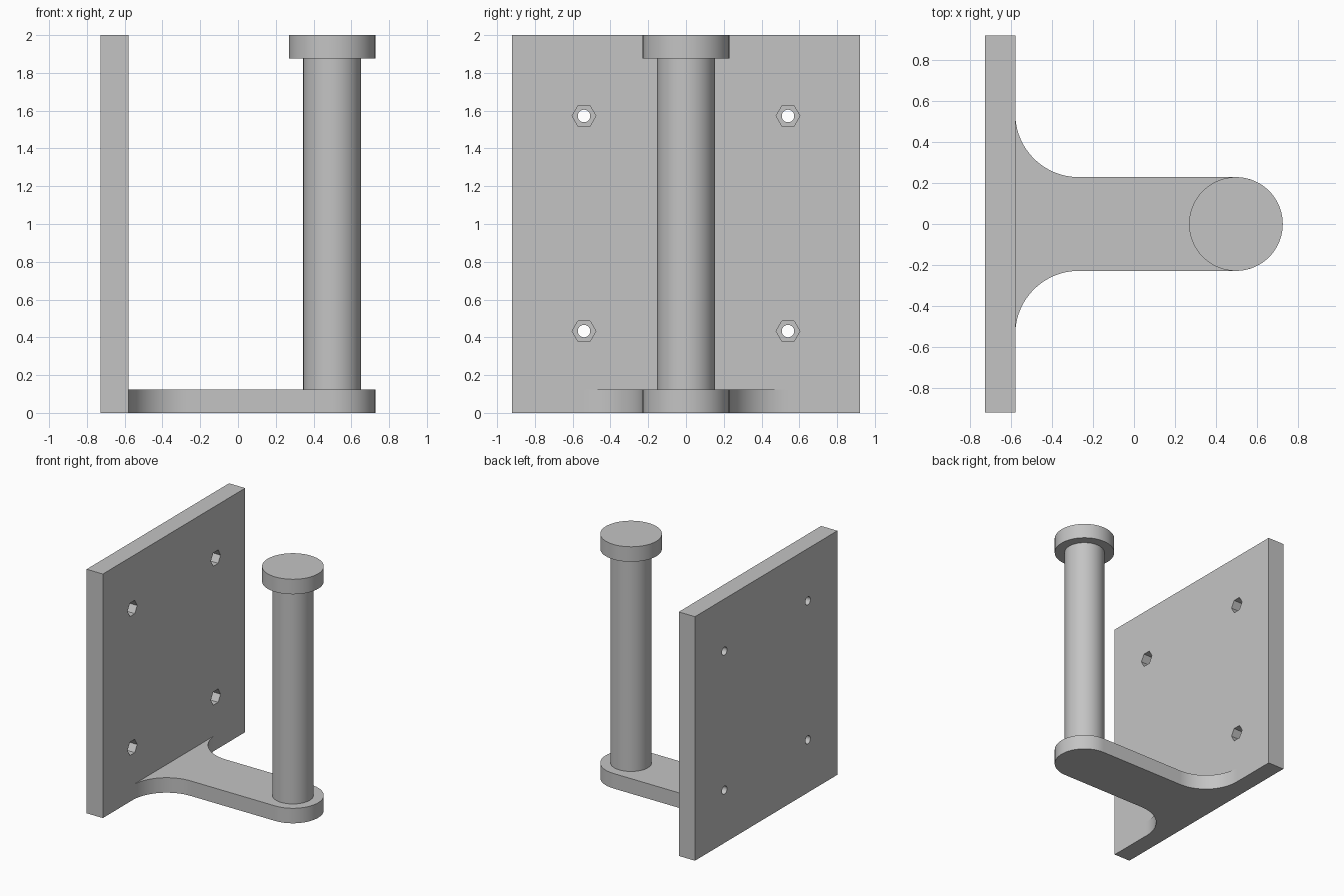
import bpy, bmesh
from math import sin, cos, pi, radians
from mathutils import Matrix

cube = bpy.data.objects.get("Cube")
if cube:
    bpy.data.objects.remove(cube, do_unlink=True)

GREY = (0.55, 0.55, 0.55, 1.0)
mat = bpy.data.materials.new("light grey")
mat.use_nodes = True
mat.diffuse_color = GREY
mat.node_tree.nodes["Principled BSDF"].inputs["Base Color"].default_value = GREY

PLATE_BACK, PLATE_FRONT, PLATE_HALF = -0.727, -0.58, 0.922
HEIGHT, SLAB = 2.0, 0.123
POST_X, POST_R, END_R = 0.498, 0.153, 0.229
FILLET = 0.31


def make_object(name, bm):
    """Turn a bmesh into a finished object."""
    bmesh.ops.recalc_face_normals(bm, faces=bm.faces)
    mesh = bpy.data.meshes.new(name)
    bm.to_mesh(mesh)
    bm.free()
    mesh.materials.append(mat)
    obj = bpy.data.objects.new(name, mesh)
    bpy.context.collection.objects.link(obj)
    return obj


def smooth(obj):
    bpy.ops.object.select_all(action='DESELECT')
    obj.select_set(True)
    bpy.context.view_layer.objects.active = obj
    bpy.ops.object.shade_smooth_by_angle(angle=radians(30))


def cylinder(name, radius, z0, z1):
    bm = bmesh.new()
    bmesh.ops.create_cone(bm, cap_ends=True, segments=96, radius1=radius,
                          radius2=radius, depth=z1 - z0,
                          matrix=Matrix.Translation((POST_X, 0, (z0 + z1) / 2)))
    smooth(make_object(name, bm))


def hole_cutter(name, sides, radius, x0, x1):
    """Four prisms along x, one at each screw position."""
    bm = bmesh.new()
    for y in (-0.54, 0.54):
        for z in (0.433, 1.572):
            place = (Matrix.Translation(((x0 + x1) / 2, y, z))
                     @ Matrix.Rotation(pi / 2, 4, 'Y'))
            bmesh.ops.create_cone(bm, cap_ends=True, segments=sides, radius1=radius,
                                  radius2=radius, depth=x1 - x0, matrix=place)
    obj = make_object(name, bm)
    obj.hide_render = True
    return obj


# Wall plate
bm = bmesh.new()
size = (PLATE_FRONT - PLATE_BACK, 2 * PLATE_HALF, HEIGHT)
bmesh.ops.create_cube(bm, size=1, matrix=Matrix.Translation(
    ((PLATE_FRONT + PLATE_BACK) / 2, 0, HEIGHT / 2)) @ Matrix.Diagonal((*size, 1)))
plate = make_object("wall_plate", bm)

# Screw holes and hexagonal nut pockets
cutters = [hole_cutter("screw_holes", 32, 0.033, PLATE_BACK - 0.1, PLATE_FRONT + 0.1),
           hole_cutter("nut_pockets", 6, 0.063, PLATE_FRONT - 0.075, PLATE_FRONT + 0.1)]
bpy.context.view_layer.objects.active = plate
for cutter in cutters:
    mod = plate.modifiers.new(cutter.name, 'BOOLEAN')
    mod.operation, mod.solver, mod.object = 'DIFFERENCE', 'EXACT', cutter
    bpy.ops.object.modifier_apply(modifier=mod.name)
for cutter in cutters:
    bpy.data.objects.remove(cutter, do_unlink=True)
smooth(plate)

# Arm: flared root, straight sides, rounded tip
steps = 32
flare = []
for i in range(steps + 1):
    a = pi + i / steps * pi / 2
    flare.append((PLATE_FRONT + FILLET + FILLET * cos(a),
                  END_R + FILLET + FILLET * sin(a)))
tip = [(POST_X + END_R * sin(pi * i / 64), END_R * cos(pi * i / 64)) for i in range(65)]
outline = flare + tip + [(x, -y) for x, y in reversed(flare)]
bm = bmesh.new()
base = bm.faces.new([bm.verts.new((x, y, 0)) for x, y in outline])
top = bmesh.ops.extrude_face_region(bm, geom=[base], use_keep_orig=True)
bmesh.ops.translate(bm, vec=(0, 0, SLAB),
                    verts=[v for v in top["geom"] if isinstance(v, bmesh.types.BMVert)])
smooth(make_object("support_arm", bm))

# Post and its end cap
cylinder("post", POST_R, SLAB, HEIGHT - SLAB)
cylinder("post_cap", END_R, HEIGHT - SLAB, HEIGHT)
